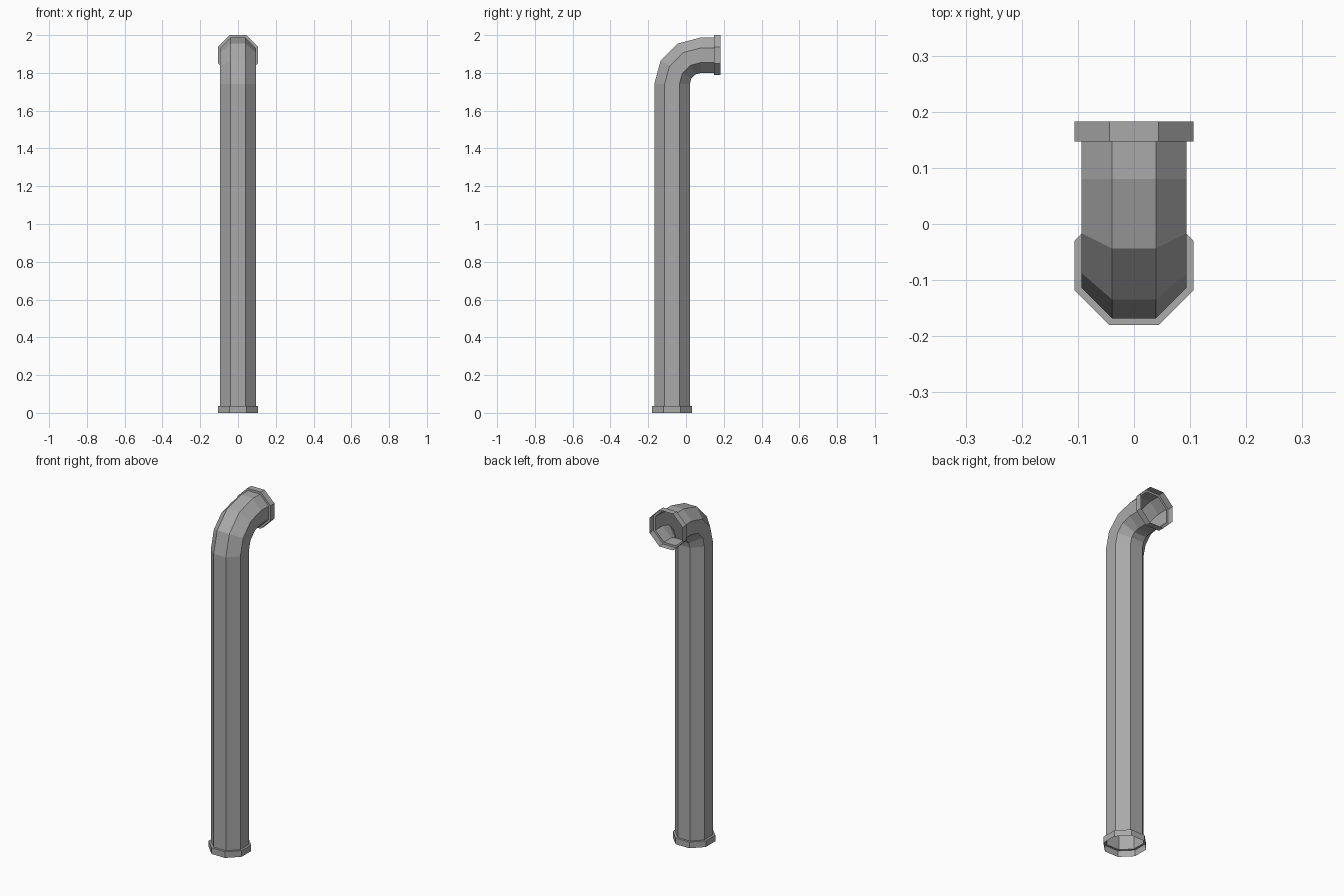
import bpy
import bmesh
from math import sin, cos, pi
from mathutils import Vector

cube = bpy.data.objects.get("Cube")
if cube:
    bpy.data.objects.remove(cube, do_unlink=True)

SIDES = 8
PIPE, FLANGE = 0.094, 0.106        # distance from axis to flat side
AXIS_Y, BEND_Y, BEND_Z = -0.074, 0.08, 1.74
BEND_R = BEND_Y - AXIS_Y
COLLAR = 0.036                     # flange length
END_Y = 0.183

metal = bpy.data.materials.new("grey metal")
metal.use_nodes = True
grey = (0.4, 0.4, 0.4, 1)
metal.diffuse_color = grey
metal.node_tree.nodes["Principled BSDF"].inputs["Base Color"].default_value = grey


def ring(bm, centre, angle, apothem):
    """Octagon across the pipe axis, tilted from upright (0) to rearward (pi/2)."""
    side = Vector((1, 0, 0))
    across = Vector((0, cos(angle), -sin(angle)))
    r = apothem / cos(pi / SIDES)
    turns = [(i + 0.5) * 2 * pi / SIDES for i in range(SIDES)]
    return [bm.verts.new(centre + side * r * cos(t) + across * r * sin(t)) for t in turns]


def tube(name, sections):
    """Open tube through a list of (centre, angle, apothem) sections."""
    bm = bmesh.new()
    rings = [ring(bm, *s) for s in sections]
    for a, b in zip(rings, rings[1:]):
        for i in range(SIDES):
            j = (i + 1) % SIDES
            bm.faces.new((a[i], a[j], b[j], b[i]))
    mesh = bpy.data.meshes.new(name)
    bm.to_mesh(mesh)
    bm.free()
    mesh.materials.append(metal)
    obj = bpy.data.objects.new(name, mesh)
    bpy.context.collection.objects.link(obj)


# Pipe: upright run, elbow in three steps, short rearward run
bottom = Vector((0, AXIS_Y, COLLAR))
mouth = Vector((0, END_Y - COLLAR, BEND_Z + BEND_R))
path = [(bottom, 0, PIPE)]
for k in range(4):
    a = k * pi / 6
    path.append((Vector((0, BEND_Y - BEND_R * cos(a), BEND_Z + BEND_R * sin(a))), a, PIPE))
path.append((mouth, pi / 2, PIPE))
tube("pipe", path)

# Flanges: a step out from the pipe, then an open collar
down, back = Vector((0, 0, -COLLAR)), Vector((0, COLLAR, 0))
tube("bottom_flange", [(bottom + down, 0, FLANGE), (bottom, 0, FLANGE), (bottom, 0, PIPE)])
tube("top_flange", [(mouth, pi / 2, PIPE), (mouth, pi / 2, FLANGE), (mouth + back, pi / 2, FLANGE)])
